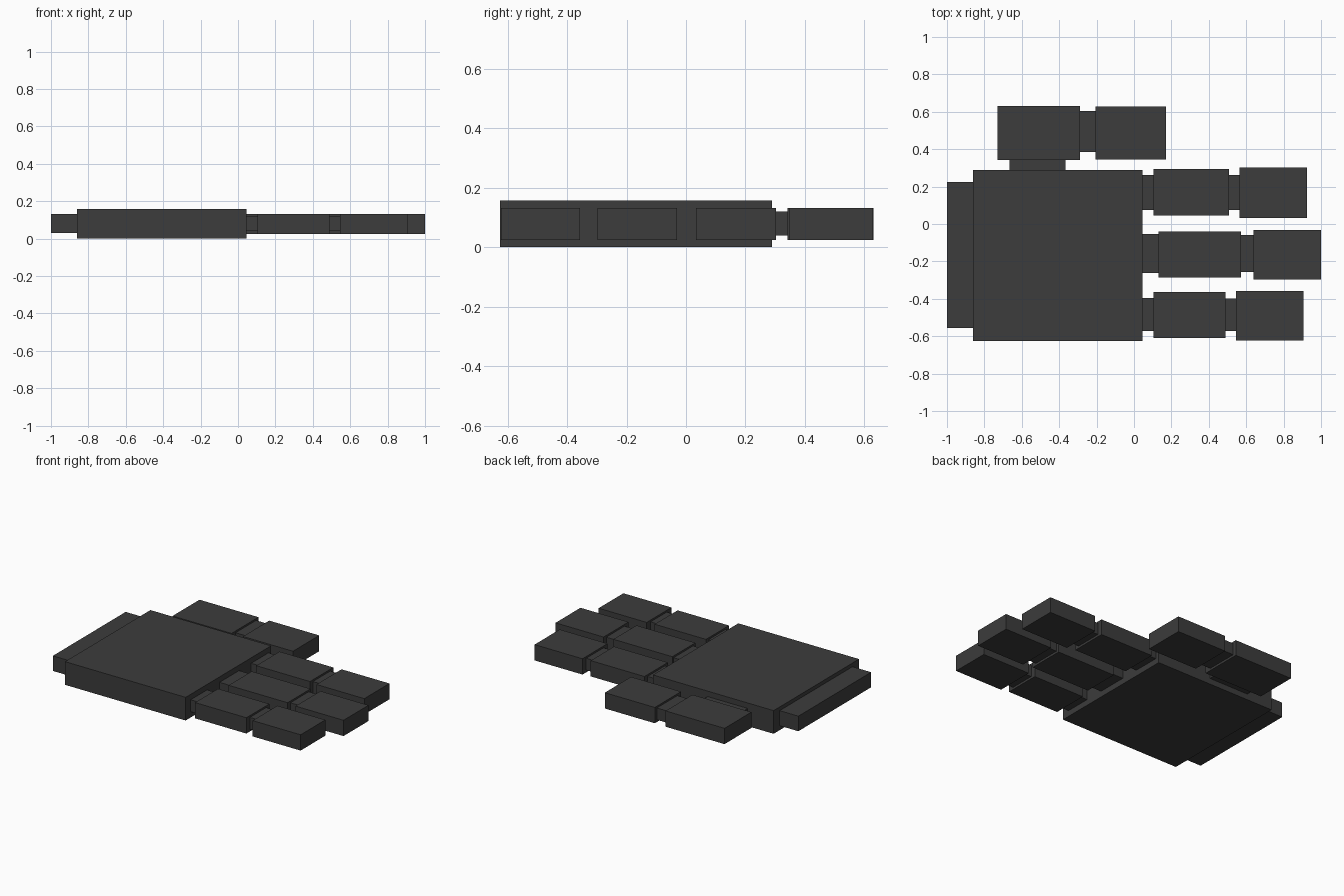
import bpy
import bmesh

if "Cube" in bpy.data.objects:
    bpy.data.objects.remove(bpy.data.objects["Cube"])

# One dark grey for the whole hand
grey = bpy.data.materials.new("dark_grey")
grey.diffuse_color = (0.045, 0.045, 0.045, 1)
grey.use_nodes = True
grey.node_tree.nodes["Principled BSDF"].inputs["Base Color"].default_value = grey.diffuse_color


def box(name, x, y, z):
    """Axis-aligned box from (min, max) ranges."""
    bm = bmesh.new()
    bmesh.ops.create_cube(bm, size=1)
    for v in bm.verts:
        v.co = [r[0] if c < 0 else r[1] for c, r in zip(v.co, (x, y, z))]
    mesh = bpy.data.meshes.new(name)
    bm.to_mesh(mesh)
    bm.free()
    mesh.materials.append(grey)
    obj = bpy.data.objects.new(name, mesh)
    bpy.context.collection.objects.link(obj)
    return obj


PAD_Z = (0.025, 0.132)
JOINT_Z = (0.04, 0.12)

# Palm and wrist
box("palm", (-0.86, 0.045), (-0.625, 0.29), (0, 0.157))
box("wrist", (-1.0, -0.855), (-0.555, 0.225), (0.03, 0.132))

# Thumb: side joint, base, joint, tip
box("thumb_root_joint", (-0.665, -0.365), (0.285, 0.345), JOINT_Z)
box("thumb_base", (-0.73, -0.288), (0.342, 0.63), PAD_Z)
box("thumb_joint", (-0.293, -0.2), (0.385, 0.605), JOINT_Z)
box("thumb_tip", (-0.205, 0.17), (0.346, 0.627), PAD_Z)

# Fingers: (name, x breaks after the palm, y of root joint, base, joint, tip)
fingers = [
    ("upper_finger", (0.105, 0.508, 0.565, 0.924),
     (0.076, 0.262), (0.045, 0.295), (0.076, 0.262), (0.033, 0.302)),
    ("middle_finger", (0.13, 0.572, 0.64, 1.0),
     (-0.262, -0.053), (-0.286, -0.039), (-0.256, -0.06), (-0.298, -0.031)),
    ("lower_finger", (0.105, 0.49, 0.545, 0.905),
     (-0.572, -0.395), (-0.61, -0.364), (-0.572, -0.398), (-0.622, -0.357)),
]
for name, (a, b, c, d), root_y, base_y, joint_y, tip_y in fingers:
    box(name + "_root_joint", (0.04, a + 0.005), root_y, JOINT_Z)
    box(name + "_base", (a, b), base_y, PAD_Z)
    box(name + "_joint", (b - 0.005, c + 0.005), joint_y, JOINT_Z)
    box(name + "_tip", (c, d), tip_y, PAD_Z)
